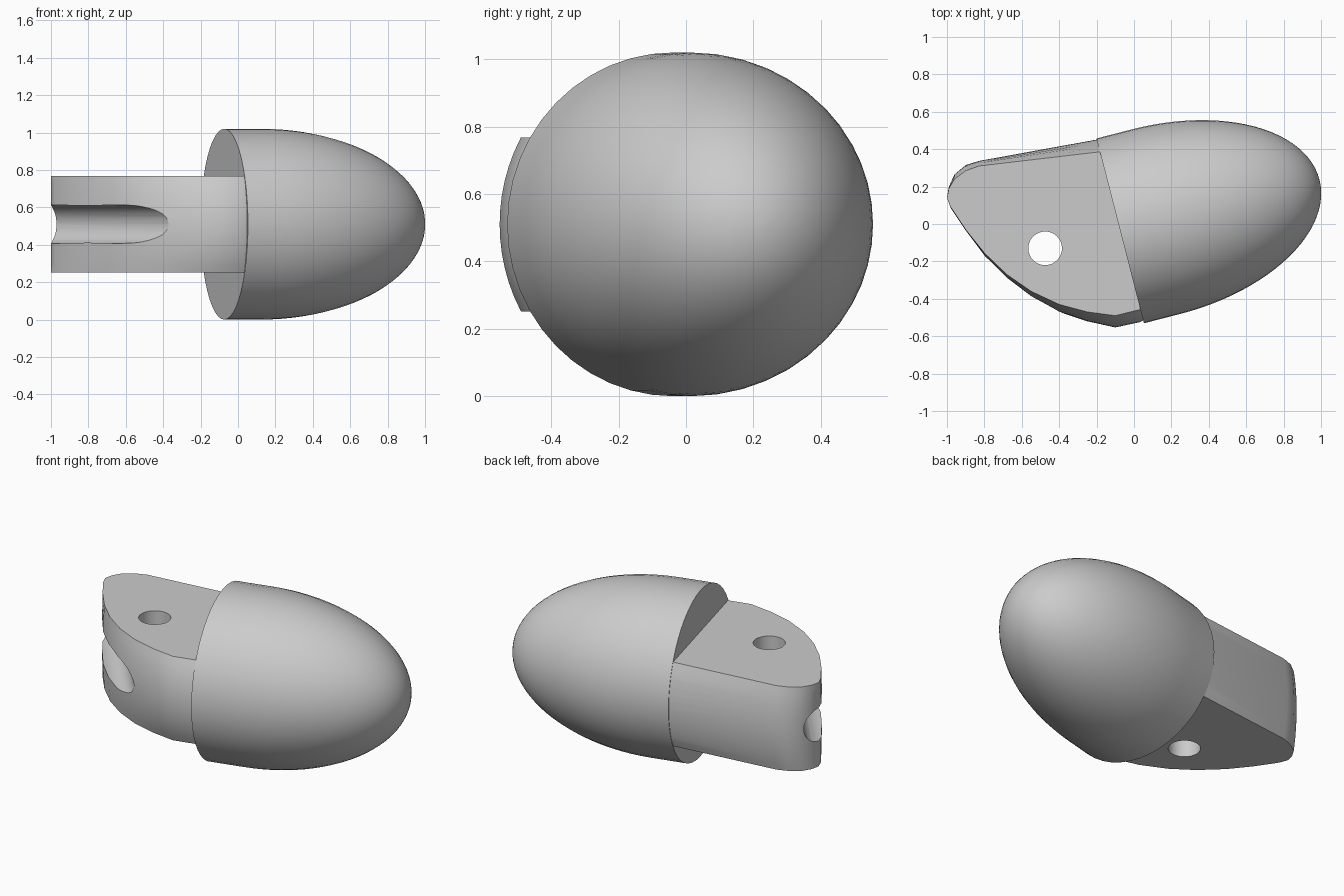
import bpy
import bmesh
from math import sin, cos, pi, sqrt, atan2, radians
from mathutils import Matrix, Vector

default = bpy.data.objects.get("Cube")
if default:
    bpy.data.objects.remove(default, do_unlink=True)

RADIUS = 0.51        # body radius, also the height of its axis
HALF_TAB = 0.258     # half thickness of the hinge tab
LENGTH = 0.90        # nose length ahead of the widest ring
STEP = 0.20          # straight length behind the widest ring
TILT = radians(14.4)
CENTRE = Vector((0.12, 0.013, RADIUS))

grey = bpy.data.materials.new("light_grey")
grey.use_nodes = True
colour = (0.6, 0.6, 0.6, 1)
grey.diffuse_color = colour
grey.node_tree.nodes["Principled BSDF"].inputs["Base Color"].default_value = colour


def finish(name, bm):
    """Turn a bmesh into a named object with clean normals."""
    bmesh.ops.recalc_face_normals(bm, faces=bm.faces)
    mesh = bpy.data.meshes.new(name)
    bm.to_mesh(mesh)
    bm.free()
    mesh.materials.append(grey)
    obj = bpy.data.objects.new(name, mesh)
    bpy.context.collection.objects.link(obj)
    return obj


def loft(name, rings):
    """Skin closed rings of points and cap both ends."""
    bm = bmesh.new()
    loops = [[bm.verts.new(p) for p in ring] for ring in rings]
    count = len(loops[0])
    for low, high in zip(loops, loops[1:]):
        for i in range(count):
            j = (i + 1) % count
            bm.faces.new((low[i], low[j], high[j], high[i]))
    bm.faces.new(loops[0])
    bm.faces.new(loops[-1])
    return finish(name, bm)


def rod(name, start, end, radius):
    """Cylinder between two points."""
    start, end = Vector(start), Vector(end)
    axis = end - start
    turn = axis.to_track_quat("Z", "Y").to_matrix().to_4x4()
    bm = bmesh.new()
    bmesh.ops.create_cone(bm, cap_ends=True, segments=32, radius1=radius,
                          radius2=radius, depth=axis.length,
                          matrix=Matrix.Translation((start + end) / 2) @ turn)
    return finish(name, bm)


def combine(target, other, operation):
    """Apply a boolean and discard the second shape."""
    other.hide_render = True
    mod = target.modifiers.new("Boolean", "BOOLEAN")
    mod.operation = operation
    mod.solver = "EXACT"
    mod.object = other
    bpy.context.view_layer.objects.active = target
    bpy.ops.object.modifier_apply(modifier=mod.name)
    bpy.data.objects.remove(other, do_unlink=True)


# Rounded body: short straight barrel and a half-ellipsoid nose
SEGMENTS, STEPS = 48, 24
profile = [(-STEP, RADIUS)]
for k in range(STEPS):
    a = pi / 2 * k / STEPS
    profile.append((LENGTH * sin(a), RADIUS * cos(a)))
profile.append((LENGTH, 0.004))
turn = Matrix.Translation(CENTRE) @ Matrix.Rotation(TILT, 4, "Z")
body = loft("rounded_body", [
    [turn @ Vector((s, r * cos(2 * pi * i / SEGMENTS), r * sin(2 * pi * i / SEGMENTS)))
     for i in range(SEGMENTS)]
    for s, r in profile])

# Hinge tab: outline at the flat faces, and how far its bulge sits at mid height
flat_edge = [(.15, .40), (-.19, .385), (-.83, .31), (-.90, .285), (-.96, .24),
             (-.99, .19), (-1, .14), (-.98, .09), (-.90, -.03), (-.80, -.155),
             (-.68, -.27), (-.55, -.36), (-.40, -.43), (-.25, -.47),
             (-.10, -.49), (.03, -.458), (.20, -.38)]
middle_y = [.42, .453, .337, .315, .265, .20, .14, .085, -.035, -.17,
            -.29, -.39, -.47, -.52, -.553, -.525, -.44]
LAYERS = 12
edge_width = sqrt(RADIUS ** 2 - HALF_TAB ** 2)
rings = []
for k in range(LAYERS + 1):
    dz = HALF_TAB * (2 * k / LAYERS - 1)
    bulge = (sqrt(RADIUS ** 2 - dz ** 2) - edge_width) / (RADIUS - edge_width)
    rings.append([(x, y + (mid - y) * bulge, RADIUS + dz)
                  for (x, y), mid in zip(flat_edge, middle_y)])
tab = loft("hinge_tab", rings)
combine(body, tab, "UNION")

# Pin hole through the tab
combine(body, rod("pin_cutter", (-.475, -.13, 0), (-.475, -.13, 1), 0.09), "DIFFERENCE")

# Round-bottomed cord groove along the curved front edge
combine(body, rod("groove_cutter", (-1.14, .285, RADIUS), (-.38, -.63, RADIUS), 0.103),
        "DIFFERENCE")

body.name = "fingertip_body"
bpy.ops.object.select_all(action="DESELECT")
body.select_set(True)
bpy.context.view_layer.objects.active = body
bpy.ops.object.shade_smooth_by_angle(angle=radians(32))
